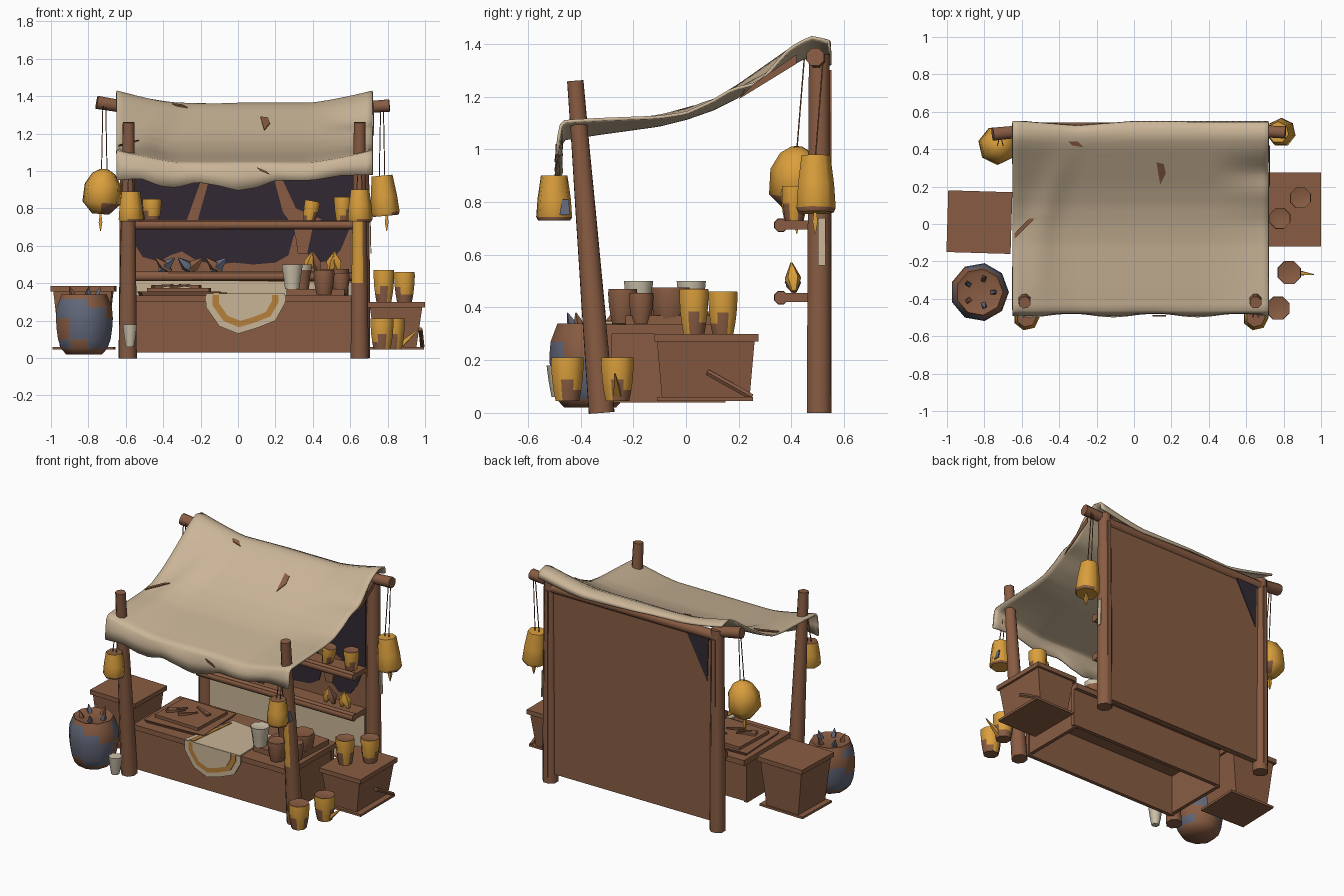
import bpy, bmesh, math, random
from mathutils import Vector, Matrix

if "Cube" in bpy.data.objects:
    bpy.data.objects.remove(bpy.data.objects["Cube"])
random.seed(4)

def mat(name, r, g, b):
    m = bpy.data.materials.new(name)
    m.diffuse_color = (r, g, b, 1)
    m.use_nodes = True
    m.node_tree.nodes["Principled BSDF"].inputs["Base Color"].default_value = m.diffuse_color
    return m

WOOD = mat("brown wood", .25, .108, .056)
CLOTH = mat("beige cloth", .59, .46, .31)
GOLD = mat("golden orange", .70, .345, .045)
DARK = mat("dark cloth", .032, .022, .034)
BLUE = mat("blue grey", .12, .135, .19)
PALE = mat("pale clay", .60, .53, .40)
OCHRE = mat("ochre trim", .47, .22, .045)

def finish(name, bm, mats, rule=None, smooth=62):
    """Turn a bmesh into an object; rule(centre, normal) picks the colour slot."""
    bmesh.ops.recalc_face_normals(bm, faces=bm.faces)
    if rule:
        for f in bm.faces:
            f.material_index = rule(f.calc_center_median(), f.normal)
    me = bpy.data.meshes.new(name)
    bm.to_mesh(me)
    bm.free()
    ob = bpy.data.objects.new(name, me)
    bpy.context.collection.objects.link(ob)
    for m in mats:
        me.materials.append(m)
    if smooth:
        bpy.ops.object.select_all(action='DESELECT')
        ob.select_set(True)
        bpy.context.view_layer.objects.active = ob
        bpy.ops.object.shade_smooth_by_angle(angle=math.radians(smooth))
    return ob

def lathe(name, profile, p0, p1, mats, sides=8, rule=None):
    """Rings of (radius, fraction) along the axis p0 to p1, capped."""
    p0, p1 = Vector(p0), Vector(p1)
    q = (p1 - p0).to_track_quat('Z', 'Y')
    bm, rings = bmesh.new(), []
    for r, t in profile:
        rings.append([bm.verts.new(p0.lerp(p1, t) + q @ Vector((
            r * math.cos(2 * math.pi * (i + .5) / sides),
            r * math.sin(2 * math.pi * (i + .5) / sides), 0))) for i in range(sides)])
    for a, b in zip(rings, rings[1:]):
        for i in range(sides):
            j = (i + 1) % sides
            bm.faces.new((a[i], a[j], b[j], b[i]))
    bm.faces.new(rings[0])
    bm.faces.new(rings[-1])
    return finish(name, bm, mats, rule)

def block(name, x, y, z, m=WOOD, taper=(1, 1), turn=0.0):
    """Box from (min, max) ranges; taper scales the bottom, turn rotates about z."""
    c = Vector((sum(x) / 2, sum(y) / 2, sum(z) / 2))
    bm = bmesh.new()
    bmesh.ops.create_cube(bm, size=1)
    for v in bm.verts:
        kx, ky = taper if v.co.z < 0 else (1, 1)
        v.co = Vector((v.co.x * kx * (x[1] - x[0]), v.co.y * ky * (y[1] - y[0]), v.co.z * (z[1] - z[0])))
        v.co = Matrix.Rotation(turn, 3, 'Z') @ v.co + c
    return finish(name, bm, [m], smooth=0)

def plate(name, pts, push, m):
    """Thin flat shape from a 3D outline, thickened by the vector push."""
    bm = bmesh.new()
    f = bm.faces.new([bm.verts.new(p) for p in pts])
    ext = bmesh.ops.extrude_face_region(bm, geom=[f])
    for v in ext['geom']:
        if isinstance(v, bmesh.types.BMVert):
            v.co += Vector(push)
    return finish(name, bm, [m], smooth=0)

def interp(x, table):
    for (a, fa), (b, fb) in zip(table, table[1:]):
        if x <= b:
            return fa + (fb - fa) * max(0, (x - a) / (b - a))
    return table[-1][1]

# Posts: leaning front pair, upright back pair, back beam with raised ends
def post_paint(c, n):
    return 1 if n.y < -.2 and ((.16 < c.z < .40 and 0 < n.x < .6) or (.42 < c.z < .75 and n.x < .6)) else 0

steps = [(.052, 0), (.05, .14), (.047, .32), (.044, .45), (.041, .6), (.036, .8), (.033, 1)]
lathe("front_post_left", steps, (-.59, -.32, 0), (-.585, -.42, 1.26), [WOOD])
lathe("front_post_right", steps, (.65, -.32, 0), (.65, -.42, 1.26), [WOOD, GOLD], rule=post_paint)
for x, side in ((-.59, "left"), (.66, "right")):
    lathe("back_post_" + side, [(.05, 0), (.048, .4), (.042, 1)], (x, .505, 0), (x, .505, 1.36), [WOOD])
    block("post_strip_" + side, (x - .012, x + .012), (.53, .552), (.04, 1.3))
plate("post_patch", [(.708, .5, .56), (.708, .53, .56), (.704, .53, .74), (.704, .5, .74)], (.005, 0, 0), CLOTH)
lathe("back_beam", [(.034, 0), (.034, 1)], (-.6, .51, 1.312), (.66, .51, 1.312), [WOOD])
lathe("beam_end_left", [(.038, 0), (.034, 1)], (-.755, .48, 1.367), (-.56, .5, 1.335), [WOOD])
lathe("beam_end_right", [(.036, 0), (.032, 1)], (.81, .49, 1.35), (.6, .5, 1.335), [WOOD])

# Back wall with dark lining, streaks and pale lower panel
block("back_wall", (-.57, .64), (.485, .525), (.06, 1.33))
Y = .484
lining = [(-.56, 1.3), (-.56, .62), (-.51, .54), (-.42, .515), (-.36, .55), (-.3, .57), (-.22, .52), (-.12, .5),
          (-.02, .51), (.08, .5), (.2, .51), (.27, .55), (.3, .66), (.36, .57), (.42, .51), (.5, .52), (.55, .58), (.62, .75), (.62, 1.3)]
plate("wall_lining", [(x, Y, z) for x, z in lining], (0, -.005, 0), DARK)
for i, s in enumerate([[(-.19, .97), (-.15, .97), (-.22, .72), (-.28, .72)],
                       [(.19, .97), (.23, .97), (.31, .8), (.45, .74), (.3, .7), (.24, .78)],
                       [(.3, .7), (.4, .7), (.37, .56), (.32, .56)]]):
    plate(f"lining_streak_{i}", [(x, Y - .005, z) for x, z in s], (0, -.004, 0), WOOD)
plate("wall_pale_panel", [(-.55, Y, .08), (.61, Y, .08), (.61, Y, .4), (-.55, Y, .42)], (0, -.005, 0), CLOTH)
plate("wall_back_tear", [(-.36, .526, 1.32), (-.54, .526, 1.31), (-.53, .526, 1.0)], (0, .005, 0), DARK)

# Canopy sheet: sagging rows, curled edges, front valance and back lip
ROWS = [(-.46, 1.04), (-.33, 1.06), (-.2, 1.078), (-.1, 1.092), (0, 1.117), (.1, 1.152), (.2, 1.202), (.28, 1.25),
        (.35, 1.292), (.42, 1.335), (.48, 1.36), (.54, 1.345)]
HEM = [(-.65, .95), (-.52, .96), (-.42, .92), (-.33, .91), (-.22, .94), (-.1, .92), (0, .895), (.1, .91),
       (.2, .95), (.4, .95), (.55, .975), (.72, .98)]
def canopy_z(x, y):
    u = abs(x - .035) / .685
    lift = max(0, (u - .5) / .5) ** 1.3
    ends = .3 + .7 * min(1, abs(y) / .45)
    z = interp(y, ROWS) + .065 * lift * ends
    # fold running in from the right, and the curved fold along the left
    z -= .045 * max(0, 1 - abs(y - .28) / .1) * max(0, (x - .42) / .3)
    arc = -.5 + .5 * max(0, y + .05) ** 1.5
    z += .026 * max(0, 1 - abs(x - arc) / .1) * max(0, 1 - abs(y) / .5)
    return z

def back_edge(x):
    return .54 - .024 * max(0, 1 - abs(x + .3) / .3)

bm = bmesh.new()
NX, NY, grid = 40, 32, []
xs = [-.65 + 1.37 * i / NX for i in range(NX + 1)]
for t, yy in ((1, -.483), (.5, -.48), (.12, -.473)):
    grid.append([bm.verts.new((x, yy + .01 * t * math.sin(14 * x),
                canopy_z(x, -.46) * (1 - t) + interp(x, HEM) * t)) for x in xs])
for j in range(NY + 1):
    t = j / NY
    grid.append([bm.verts.new((x, -.46 + t * (back_edge(x) + .46),
                canopy_z(x, -.46 + t * (back_edge(x) + .46)))) for x in xs])
grid.append([bm.verts.new((x, back_edge(x) + .006, canopy_z(x, .54) - .008 - .04 * max(0, x + .1))) for x in xs])
for a, b in zip(grid, grid[1:]):
    for i in range(NX):
        bm.faces.new((a[i], a[i + 1], b[i + 1], b[i]))
canopy = finish("canopy", bm, [CLOTH], smooth=80)
sol = canopy.modifiers.new("thickness", 'SOLIDIFY')
sol.thickness, sol.offset = .012, 0
for i, s in enumerate([[(.12, .33), (.16, .32), (.17, .27), (.14, .21), (.13, .27)],
                       [(-.35, .44), (-.3, .44), (-.27, .41), (-.33, .42)],
                       [(-.64, -.08), (-.53, .03), (-.56, .03), (-.64, -.05)]]):
    plate(f"canopy_patch_{i}", [(x, y, canopy_z(x, y) + .006) for x, y in s], (0, 0, .006), WOOD)
plate("valance_patch", [(.1, -.487, 1.02), (.15, -.487, 1.0), (.17, -.487, .98), (.12, -.487, 1.0)], (0, -.008, 0), WOOD)
plate("canopy_side_patch", [(.722, .2, 1.19), (.722, .42, 1.325), (.722, .42, 1.36), (.722, .26, 1.25)], (.004, 0, 0), WOOD)

# Counter, open underneath
block("counter_top", (-.56, .61), (-.32, .18), (.30, .335))
block("counter_front", (-.56, .61), (-.305, -.28), (.03, .30))
block("counter_back", (-.56, .61), (.13, .155), (.05, .30))
for x, side in ((-.55, "left"), (.59, "right")):
    block("counter_end_" + side, (x - .012, x + .012), (-.3, .15), (.04, .30))
block("counter_crate_left", (-.53, -.1), (-.25, .13), (.335, .355), taper=(.95, .95), turn=.05)
block("crate_lid_left", (-.48, -.15), (-.2, .1), (.355, .375), turn=-.04)
block("counter_crate_right", (.27, .58), (-.22, .14), (.335, .37), turn=-.06)
for i in range(6):
    a, c = random.uniform(0, 3), Vector((-.32 + random.uniform(-.1, .1), -.05 + random.uniform(-.08, .08), .385))
    d = Vector((math.cos(a), math.sin(a), .1)) * .06
    lathe(f"counter_stick_{i}", [(.014, 0), (.005, 1)], c - d, c + d, [WOOD], 4)

# Draped cloth with trim
drape = [(-.17, .345), (-.17, .27), (-.1, .17), (0, .13), (.1, .16), (.2, .2), (.25, .29), (.25, .345)]
for name, k, y, m in (("drape_front", 1, -.322, CLOTH), ("drape_trim", .84, -.328, OCHRE), ("drape_inner", .68, -.333, CLOTH)):
    plate(name, [(.04 + (x - .04) * k, y, .345 + (z - .345) * k) for x, z in drape], (0, -.006, 0), m)
plate("drape_top", [(-.17, -.335, .338), (.25, -.335, .338), (.24, .02, .338), (-.08, .06, .338)], (0, 0, .008), CLOTH)
plate("drape_top_trim", [(-.13, -.33, .346), (-.1, -.33, .346), (-.06, .02, .346), (-.08, .02, .346)], (0, 0, .004), OCHRE)

# Shelves on the back wall
for name, z in (("lower_shelf", .41), ("upper_shelf", .685)):
    block(name, (-.55, .62), (.34, .48), (z + .01, z + .045))
    lathe(name + "_rail", [(.028, 0), (.026, 1)], (-.55, .36, z + .027), (.62, .36, z + .027), [WOOD])

# Side crates: wide lid, tapering body, base board
def crate(side, x, y, top, turn):
    block(f"side_crate_lid_{side}", x, y, (top - .03, top), turn=turn)
    block(f"side_crate_body_{side}", (x[0] + .015, x[1] - .015), (y[0] + .01, y[1] - .015), (.06, top - .03),
          taper=(.78, .9), turn=turn)
    block(f"side_crate_base_{side}", (x[0] + .01, x[1] - .005), (y[0] + .01, y[1] - .02), (.045, .06), turn=turn)
crate("left", (-.998, -.655), (-.155, .175), .385, -.03)
crate("right", (.69, 1), (-.12, .275), .30, 0)
lathe("leaning_stick", [(.012, 0), (.012, 1)], (.975, .08, .155), (.985, .25, .06), [WOOD], 5)

# Pots with worn, unpainted lower patches and bare tops
def pot(name, x, y, z, r, h, paint=GOLD, sides=8, tip=0):
    def worn(c, n):
        wave = .3 + .22 * math.sin(3 * math.atan2(c.y - y, c.x - x) + 9 * x)
        return 0 if n.z > .6 or (c.z - z) / h < wave else 1
    lathe(name, [(r * .72, 0), (r * .85, .25), (r * .94, .5), (r, .85), (r * .98, 1), (r * .6, .96)],
          (x, y, z), (x + tip, y, z + h), [WOOD, paint], sides, worn)
pot("crate_pot_a", .78, .03, .30, .06, .17)
pot("crate_pot_b", .89, .14, .30, .06, .16)
pot("ground_pot_a", .77, -.45, .045, .067, .165)
pot("ground_pot_b", .83, -.26, .045, .067, .165)
pot("counter_bucket_a", .52, -.06, .34, .08, .135, WOOD)
pot("counter_bucket_b", .46, -.24, .34, .06, .13, WOOD)
pot("counter_bucket_c", .55, -.17, .34, .05, .115, WOOD)
for i, (x, y, low) in enumerate(((.29, -.18, 0), (.34, .02, .468))):
    lathe(f"pale_cup_{i}", [(.042, 0), (.05, .5), (.057, .78), (.06, 1), (.04, .96)], (x, y, .37), (x, y, .50),
          [WOOD, PALE], rule=lambda c, n: 1 if c.z > low else 0)
pot("shelf_pot_a", -.46, .41, .73, .055, .12)
pot("shelf_pot_b", .38, .41, .73, .045, .11, tip=.02)
pot("shelf_pot_c", .56, .41, .73, .05, .13)
lathe("pale_tag", [(.025, 0), (.036, .5), (.044, 1)], (-.578, -.485, .06), (-.578, -.485, .18), [PALE], 6)
lathe("pot_spike", [(.02, 0), (.003, 1)], (.87, -.26, .07), (.96, -.27, .15), [GOLD], 4)

# Hanging lanterns on cords
def lantern(name, x, y, z0, z1, r, hang, tilt=0):
    def worn(c, n):
        return 0 if (c.z < z0 + .04 and n.x > .1) or (r < .075 and n.z > .6) else 1
    lathe(name, [(r * .45, 0), (r, .25), (r * .95, .65), (r * .6, .9), (r * .2, 1)] if r > .09 else
          [(r * .9, 0), (r, .08), (r * .92, .5), (r * .74, 1)], (x, y, z0), (x - tilt, y, z1), [WOOD, GOLD], 7, worn)
    for s in (-.025, .025):
        lathe(name + "_cord", [(.003, 0), (.003, 1)], (x - tilt + s * .6, y, z1 - .02),
              (x - tilt + s * .3, y + .03, hang), [WOOD], 4)
lantern("lantern_back_left", -.735, .42, .77, 1.01, .105, 1.36, -.02)
lantern("lantern_back_right", .79, .49, .76, .975, .078, 1.34, .02)
lantern("lantern_front_left", -.575, -.5, .73, .89, .07, 1.05)
lantern("lantern_front_right", .65, -.5, .73, .90, .07, 1.05)
plate("lantern_patch", [(.715, -.48, .75), (.715, -.44, .75), (.70, -.445, .81), (.70, -.47, .81)], (.005, 0, 0), BLUE)
for x, y in ((-.735, .42), (.795, .49)):
    lathe("lantern_tassel", [(.003, 0), (.014, .5), (.006, 1)], (x, y, .68), (x, y, .77), [GOLD], 4)

# Barrel with blue patches, brown lid and shards on top
def barrel_paint(c, n):
    a = math.atan2(c.y + .364, c.x + .826)
    return 1 if .07 < c.z < .30 and abs(n.z) < .8 and math.sin(2 * a + 20 * c.z + .6) > -.5 else 0
lathe("barrel", [(.1, 0), (.128, .1), (.145, .25), (.153, .42), (.157, .6), (.152, .78), (.135, .92), (.125, 1), (.1, .97)],
      (-.826, -.364, .02), (-.826, -.364, .34), [WOOD, BLUE], 9, barrel_paint)
for i in range(5):
    a = i * 1.26
    c = Vector((-.826 + .06 * math.cos(a), -.364 + .06 * math.sin(a), .30))
    lathe(f"barrel_shard_{i}", [(.018, 0), (.016, .6), (.002, 1)], c,
          c + Vector((.03 * math.cos(a), .03 * math.sin(a), .08)), [WOOD if i % 2 else BLUE], 4)

# Small shards and tools on the lower shelf
for i, (x, m) in enumerate([(-.42, BLUE), (-.36, WOOD), (-.27, WOOD), (-.24, BLUE), (-.14, BLUE), (-.09, WOOD),
                            (.37, GOLD), (.43, WOOD), (.49, GOLD), (.54, GOLD)]):
    lathe(f"shelf_shard_{i}", [(.012, 0), (.032, .45), (.004, 1)], (x, .41, .462),
          (x + (.08 if x < 0 else .03) * (-1) ** i, .40, .535 if x < 0 else .57), [m], 5)
